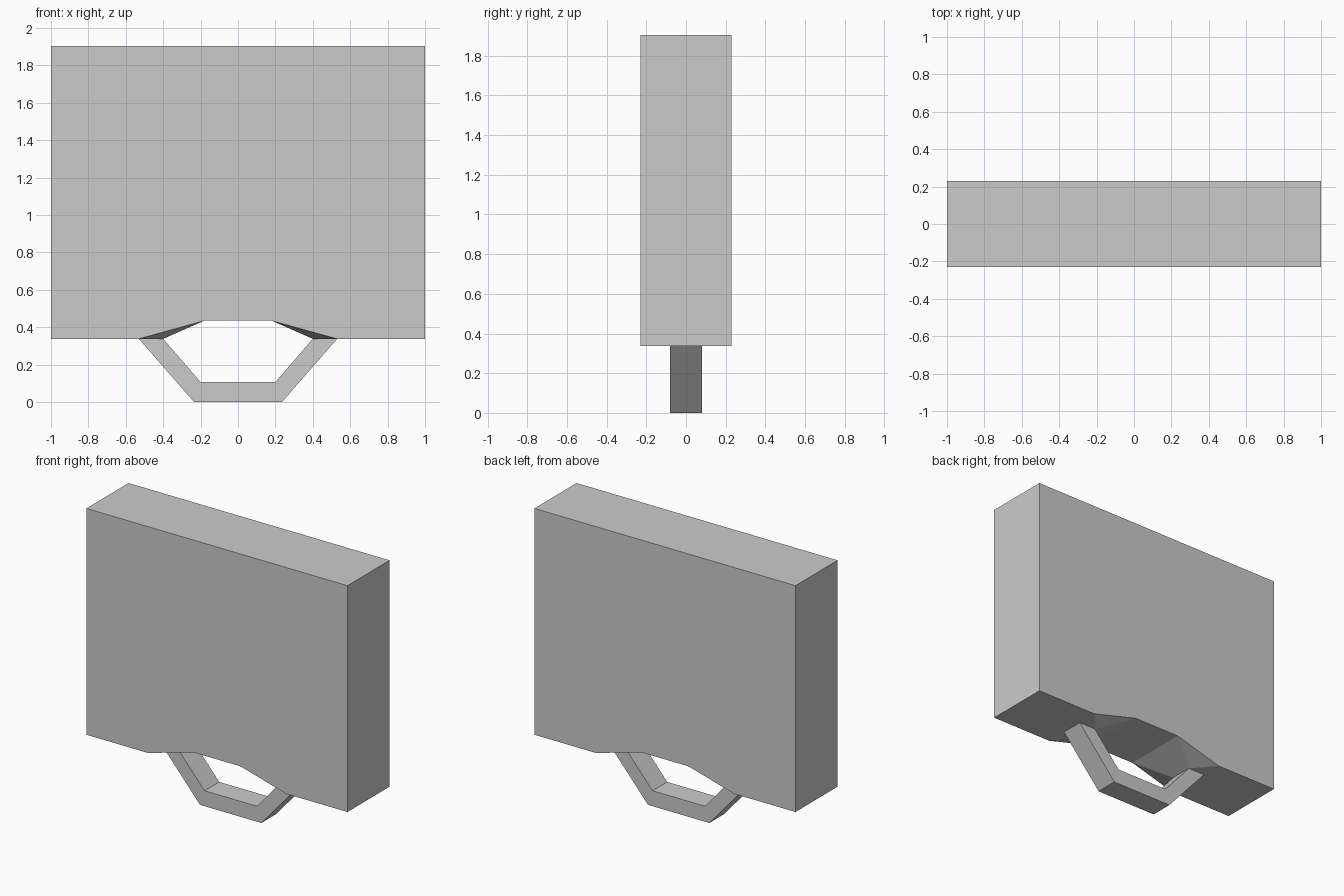
import bpy, bmesh
from mathutils import Vector

if "Cube" in bpy.data.objects:
    bpy.data.objects.remove(bpy.data.objects["Cube"])

HW, HD = 1.0, 0.23          # case half width / half depth
Z0, ZC, Z1 = 0.338, 0.435, 1.905   # case underside, recess ceiling, case top
HY = 0.08                   # handle half depth
XC, XI, XO = 0.18, 0.40, 0.53      # recess ceiling, handle inner foot, handle outer foot


def finish(bm, name):
    me = bpy.data.meshes.new(name)
    bm.to_mesh(me)
    bm.free()
    ob = bpy.data.objects.new(name, me)
    bpy.context.collection.objects.link(ob)
    return ob


# Case body: one quarter, mirrored in x and y
bm = bmesh.new()
faces = [
    # broad face with the recess notch
    [(0, HD, ZC), (XC, HD, ZC), (XO, HD, Z0), (HW, HD, Z0), (HW, HD, Z1), (0, HD, Z1)],
    # side and top
    [(HW, 0, Z0), (HW, HD, Z0), (HW, HD, Z1), (HW, 0, Z1)],
    [(0, 0, Z1), (HW, 0, Z1), (HW, HD, Z1), (0, HD, Z1)],
    # flat underside, around the handle foot
    [(XO, 0, Z0), (HW, 0, Z0), (HW, HD, Z0), (XO, HD, Z0), (XO, HY, Z0)],
    [(XO, HD, Z0), (XO, HY, Z0), (XI, HY, Z0)],
    # recess ceiling and slopes
    [(0, 0, ZC), (XC, 0, ZC), (XC, HD, ZC), (0, HD, ZC)],
    [(XC, 0, ZC), (XC, HD, ZC), (XI, HY, Z0), (XI, 0, Z0)],
    [(XC, HD, ZC), (XO, HD, Z0), (XI, HY, Z0)],
]
for pts in faces:
    bm.faces.new([bm.verts.new(p) for p in pts])
bmesh.ops.remove_doubles(bm, verts=bm.verts, dist=1e-4)
bm.normal_update()
for f in bm.faces:
    if f.normal.dot(f.calc_center_median() - Vector((0, 0, 1))) < 0:
        f.normal_flip()
body = finish(bm, "case_body")
mirror = body.modifiers.new("mirror", 'MIRROR')
mirror.use_axis = (True, True, False)

# Handle: extruded bracket profile, open where its feet meet the case
half = [(XO, Z0), (0.235, 0.0)]
inner = [(0.20, 0.107), (XI, Z0)]
profile = ([(-x, z) for x, z in half] + [(x, z) for x, z in reversed(half)]
           + inner[::-1] + [(-x, z) for x, z in inner])
bm = bmesh.new()
face = bm.faces.new([bm.verts.new((x, -HY, z)) for x, z in profile])
ext = bmesh.ops.extrude_face_region(bm, geom=[face], use_keep_orig=True)
bmesh.ops.translate(bm, vec=(0, 2 * HY, 0),
                    verts=[g for g in ext["geom"] if isinstance(g, bmesh.types.BMVert)])
bmesh.ops.recalc_face_normals(bm, faces=bm.faces)
feet = [f for f in bm.faces if all(abs(v.co.z - Z0) < 1e-4 for v in f.verts)]
bmesh.ops.delete(bm, geom=feet, context='FACES_ONLY')
finish(bm, "handle")
